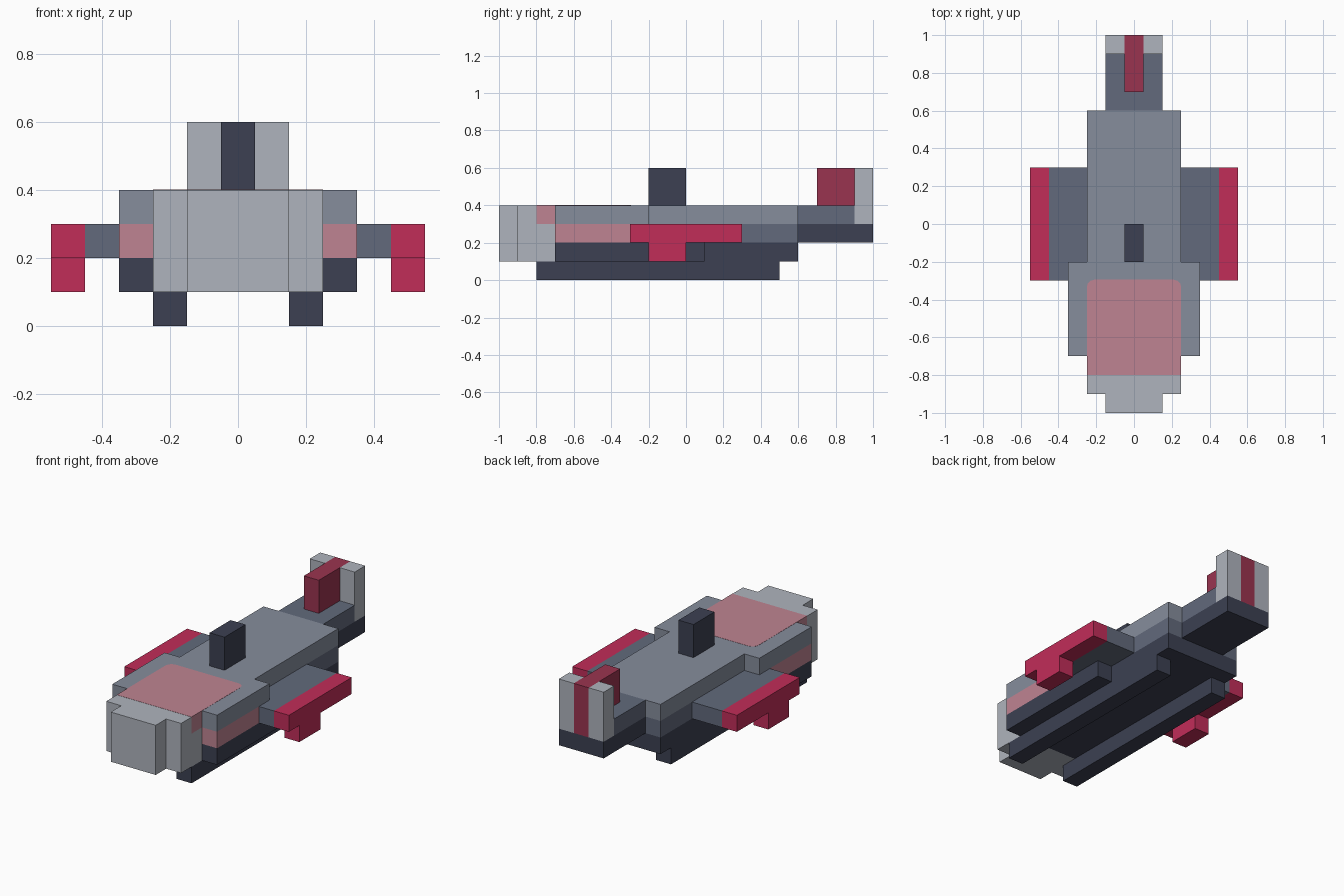
import bpy
import bmesh

cube = bpy.data.objects.get("Cube")
if cube:
    bpy.data.objects.remove(cube, do_unlink=True)


def material(name, rgb):
    linear = [((c / 255 + 0.055) / 1.055) ** 2.4 for c in rgb] + [1]
    mat = bpy.data.materials.new(name)
    mat.use_nodes = True
    mat.diffuse_color = linear
    mat.node_tree.nodes["Principled BSDF"].inputs["Base Color"].default_value = linear
    return mat


LIGHT = material("light grey", (175, 180, 189))
MID = material("mid grey", (134, 141, 156))
SLATE = material("slate grey", (98, 106, 124))
DARK = material("dark navy", (60, 64, 82))
PINK = material("pale rose", (191, 132, 146))
RED = material("crimson", (193, 45, 89))
WINE = material("wine red", (154, 52, 80))


def box(name, mat, x, y, z, round_rear=0):
    """Box from (low, high) ranges, optionally with rounded rear upright edges."""
    bm = bmesh.new()
    bmesh.ops.create_cube(bm, size=1)
    for v in bm.verts:
        v.co = [r[0] if c < 0 else r[1] for c, r in zip(v.co, (x, y, z))]
    if round_rear:
        edges = [e for e in bm.edges
                 if all(abs(v.co.y - y[1]) < 1e-4 for v in e.verts)
                 and abs(e.verts[0].co.z - e.verts[1].co.z) > 1e-4]
        bmesh.ops.bevel(bm, geom=edges, offset=round_rear, segments=3,
                        profile=0.5, affect='EDGES')
    mesh = bpy.data.meshes.new(name)
    bm.to_mesh(mesh)
    bm.free()
    mesh.materials.append(mat)
    obj = bpy.data.objects.new(name, mesh)
    bpy.context.collection.objects.link(obj)
    return obj


def centred(name, mat, half, y, z, **options):
    box(name, mat, (-half, half), y, z, **options)


def pair(name, mat, x, y, z):
    box("left_" + name, mat, x, y, z)
    box("right_" + name, mat, (-x[1], -x[0]), y, z)


# Hull in three colour layers
centred("hull_bottom", DARK, 0.25, (-0.7, 0.6), (0.1, 0.2))
centred("hull_middle", SLATE, 0.25, (-0.7, 0.6), (0.2, 0.3))
centred("hull_deck", MID, 0.25, (-0.4, 0.6), (0.3, 0.4))

# Nose and canopy
centred("nose_tip", LIGHT, 0.15, (-1, -0.9), (0.1, 0.4))
centred("nose_lower", LIGHT, 0.25, (-0.9, -0.7), (0.1, 0.3))
centred("nose_upper", LIGHT, 0.25, (-0.9, -0.8), (0.3, 0.4))
centred("canopy", PINK, 0.25, (-0.8, -0.295), (0.3, 0.401), round_rear=0.04)

# Cabin sides
pair("cabin_base", DARK, (0.25, 0.35), (-0.7, 0.1), (0.1, 0.2))
pair("side_window", PINK, (0.25, 0.35), (-0.7, -0.3), (0.2, 0.3))
pair("cabin_roof", MID, (0.25, 0.35), (-0.7, -0.2), (0.3, 0.4))

# Wings, wing tips and pods
pair("wing", SLATE, (0.25, 0.45), (-0.3, 0.3), (0.2, 0.3))
pair("wing_tip", RED, (0.45, 0.55), (-0.3, 0.3), (0.2, 0.3))
pair("wing_pod", RED, (0.45, 0.55), (-0.2, 0), (0.1, 0.2))

# Skids and mast
pair("skid", DARK, (0.15, 0.25), (-0.8, 0.5), (0, 0.1))
centred("mast", DARK, 0.05, (-0.2, 0), (0.4, 0.6))

# Tail boom and fin
centred("tail_bottom", DARK, 0.15, (0.6, 1), (0.2, 0.3))
centred("tail_top", SLATE, 0.15, (0.6, 0.9), (0.3, 0.4))
pair("tail_fin", LIGHT, (0.05, 0.15), (0.9, 1), (0.3, 0.6))
centred("fin_stripe", WINE, 0.05, (0.9, 1), (0.3, 0.6))
centred("fin_root", WINE, 0.05, (0.7, 0.9), (0.4, 0.6))
